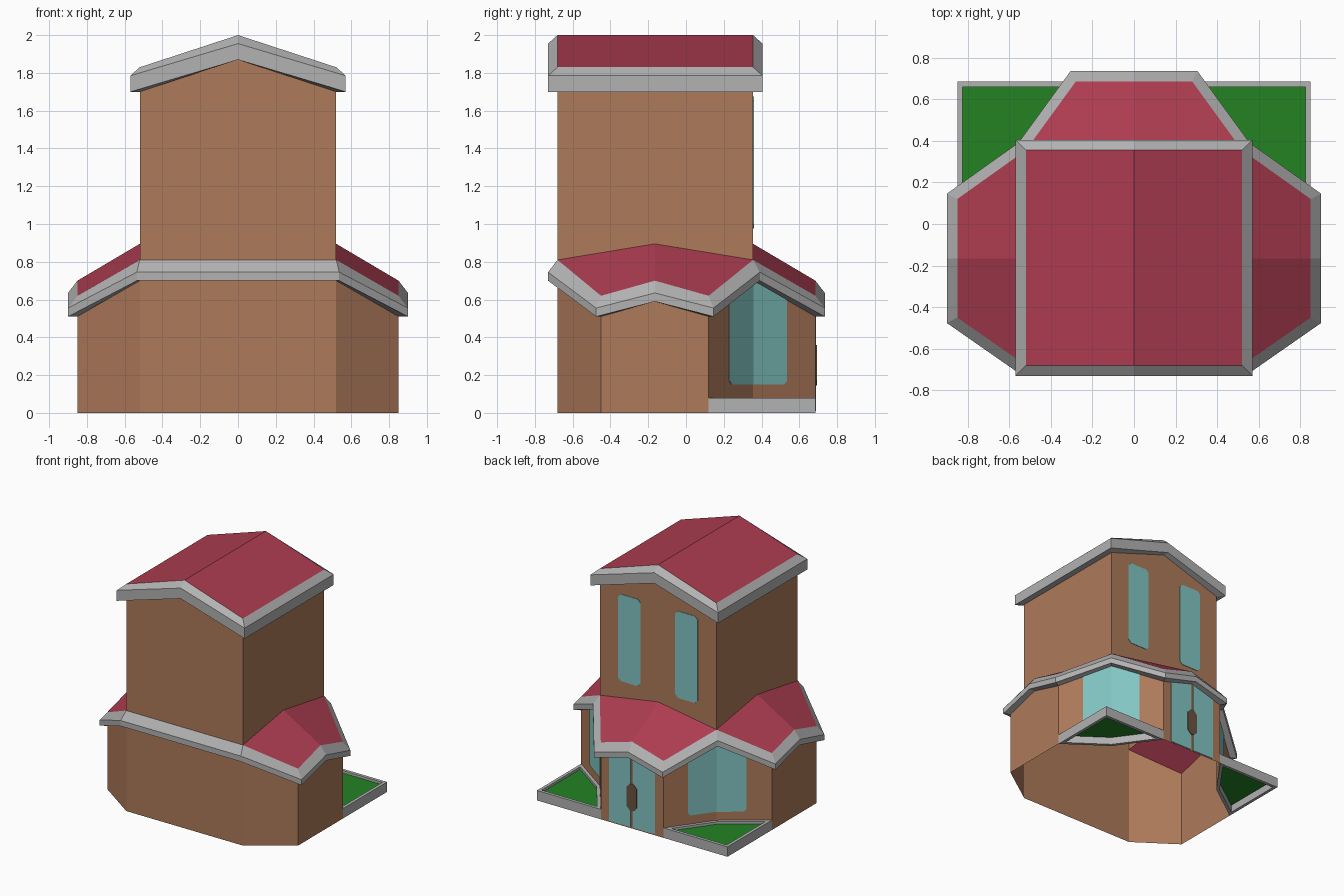
import bpy
from mathutils import Vector

if "Cube" in bpy.data.objects:
    bpy.data.objects.remove(bpy.data.objects["Cube"])


def material(name, r, g, b):
    m = bpy.data.materials.new(name)
    lin = [((c / 255 + 0.055) / 1.055) ** 2.4 for c in (r, g, b)]
    m.diffuse_color = (*lin, 1)
    m.use_nodes = True
    m.node_tree.nodes["Principled BSDF"].inputs["Base Color"].default_value = m.diffuse_color
    return m


BRICK = material("brown wall", 174, 122, 90)
RED = material("red roof", 172, 60, 80)
GREY = material("grey trim", 178, 178, 178)
GLASS = material("teal glass", 130, 197, 195)
GRASS = material("green grass", 36, 130, 36)
DARK = material("dark brown handle", 108, 82, 66)


def add(name, verts, faces, mat):
    me = bpy.data.meshes.new(name)
    me.from_pydata([tuple(v) for v in verts], [], faces)
    me.materials.append(mat)
    ob = bpy.data.objects.new(name, me)
    bpy.context.collection.objects.link(ob)
    return ob


def offset(ring, d):
    """Mitred outward offset (in plan) of a counter-clockwise ring."""
    out = []
    for i, p in enumerate(ring):
        a, b = ring[i - 1], ring[(i + 1) % len(ring)]
        n1 = Vector((p[1] - a[1], a[0] - p[0])).normalized()
        n2 = Vector((b[1] - p[1], p[0] - b[0])).normalized()
        m = (n1 + n2) * d / (1 + n1.dot(n2))
        out.append((p[0] + m.x, p[1] + m.y, p[2]))
    return out


def shift(ring, dz):
    return [(x, y, z + dz) for x, y, z in ring]


def flat(ring, z):
    return [(x, y, z) for x, y, _ in ring]


def strips(name, rings, mat, closed=False):
    """Bridge successive rings, from bottom / inside to top."""
    n, k = len(rings[0]), len(rings)
    faces = []
    for r in range(k if closed else k - 1):
        s = (r + 1) % k
        for i in range(n):
            j = (i + 1) % n
            faces.append((r * n + i, r * n + j, s * n + j, s * n + i))
    return add(name, [v for ring in rings for v in ring], faces, mat)


def eaves(name, ring, drop, board):
    """Soffit, vertical board and sloped upper band around a roof edge."""
    out = shift(offset(ring, 0.05), -drop)
    strips(name, [shift(ring, -drop - board), shift(out, -board), out, ring], GREY)


def mirror(pts):
    return [(-x, y, z) for x, y, z in reversed(pts)]


def plate(name, a, b, outline, mat, t=0.004):
    """Thin plate on the wall from a to b (outward on the right of a->b)."""
    a, b = Vector((*a, 0)), Vector((*b, 0))
    d = (b - a).normalized()
    nrm = Vector((d.y, -d.x, 0))
    base = [a + d * u + Vector((0, 0, z)) for u, z in outline]
    n = len(base)
    verts = base + [p + nrm * t for p in base]
    faces = [tuple(range(n, 2 * n)), tuple(reversed(range(n)))]
    faces += [(i, (i + 1) % n, (i + 1) % n + n, i + n) for i in range(n)]
    return add(name, verts, faces, mat)


# Lower storey: roof-edge ring, walls, eaves
half = [(.52, -.68, .81), (.85, -.45, .62), (.85, -.165, .70), (.85, .12, .62),
        (.52, .355, .81), (.28, .685, .62)]
low = half + [(0, .685, .70)] + mirror(half)
strips("lower_walls", [flat(low, 0), low], BRICK)
eaves("lower_eaves", low, 0.065, 0.045)

# Lower roofs: two side wings and the back bay
for s, side in ((1, "right"), (-1, "left")):
    v = [(s * x, y, z) for x, y, z in
         half[:5] + [(.52, -.165, .895)]]
    f = [(0, 1, 2, 5), (5, 2, 3, 4)]
    add(side + "_wing_roof", v, f if s > 0 else [q[::-1] for q in f], RED)
add("back_bay_roof",
    [(.52, .355, .81), (.28, .685, .62), (0, .685, .70), (0, .355, .895),
     (-.28, .685, .62), (-.52, .355, .81)],
    [(0, 1, 2, 3), (3, 2, 4, 5)], RED)

# Tower: walls rise from the lower roofs to the gabled roof
top = [(.52, -.68, 1.83), (.52, -.165, 1.83), (.52, .355, 1.83), (0, .355, 2),
       (-.52, .355, 1.83), (-.52, -.165, 1.83), (-.52, -.68, 1.83), (0, -.68, 2)]
foot = [.81, .895, .81, .895, .81, .895, .81, .81]
strips("tower_walls", [[(p[0], p[1], z) for p, z in zip(top, foot)], top], BRICK)
eaves("tower_eaves", top, 0.045, 0.085)
add("tower_roof", top, [(0, 1, 2, 3, 7), (7, 3, 4, 5, 6)], RED)


# Tower back windows
def panel(u0, u1, z0, z1, c=0.025):
    return [(u0 + c, z0), (u1 - c, z0), (u1, z0 + c), (u1, z1 - c),
            (u1 - c, z1), (u0 + c, z1), (u0, z1 - c), (u0, z0 + c)]


for u, side in ((.165, "right"), (.675, "left")):
    plate(side + "_tower_window", (.52, .355), (-.52, .355),
          panel(u, u + .2, .975, 1.675), GLASS)

# Back double door with octagonal handle plate
for s, side in ((1, "right"), (-1, "left")):
    o = [(.28 - s * x, z) for x, z in
         ((.205, .01), (.012, .01), (.012, .585), (.205, .53))]
    plate(side + "_door_glass", (.28, .685), (-.28, .685), o[::s], GLASS)
plate("door_handle", (.28, .685), (-.28, .685),
      panel(.235, .325, .145, .36, .03), DARK, 0.008)

# Corner windows (both walls of each inner corner) and planters
for s, side in ((1, "right"), (-1, "left")):
    corner = Vector((.52, .355))
    for end, part in (((.85, .12), "wing"), ((.28, .685), "bay")):
        e = Vector(end)
        w = (e - corner).length * 0.54
        o = [(0, .15), (w - .02, .15), (w, .17), (w, .6), (0, .70)]
        a, b = (s * corner.x, corner.y), (s * e.x, e.y)
        if (part == "wing") == (s > 0):   # keep the outside on the right
            L = (e - corner).length
            plate(f"{side}_{part}_window", b, a,
                  [(L - u, z) for u, z in reversed(o)], GLASS)
        else:
            plate(f"{side}_{part}_window", a, b, o, GLASS)
    bed = [(s * .85, .12, 0), (s * .85, .685, 0), (s * .28, .685, 0), (s * .52, .355, 0)][::s]
    inner = offset(bed, -0.025)
    strips(side + "_planter_border",
           [inner, bed, flat(bed, .08), flat(inner, .08)], GREY, closed=True)
    add(side + "_planter_grass", flat(inner, .06), [(0, 1, 2, 3)], GRASS)
